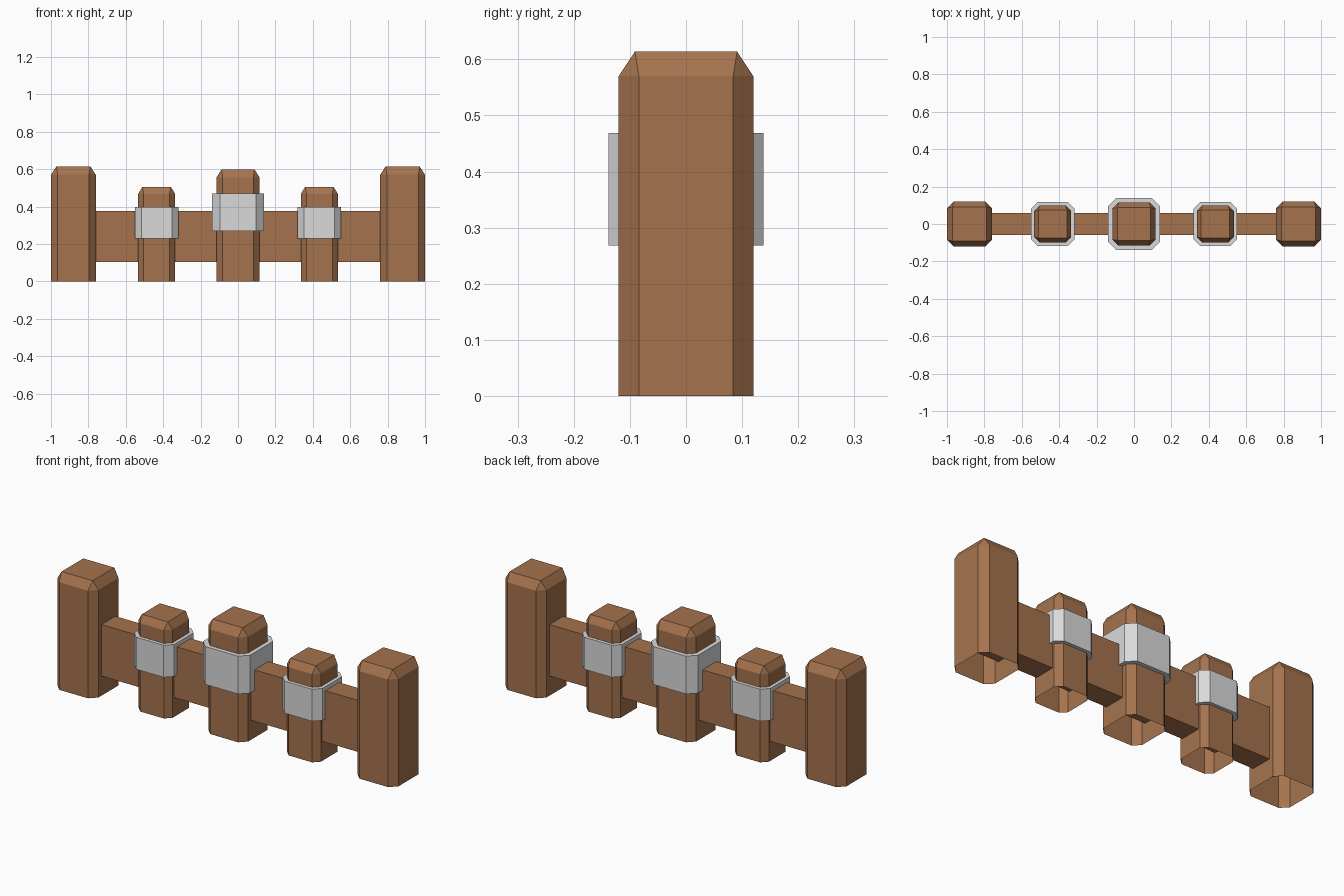
import bpy, bmesh

if "Cube" in bpy.data.objects:
    bpy.data.objects.remove(bpy.data.objects["Cube"])

def material(name, rgb):
    m = bpy.data.materials.new(name)
    m.diffuse_color = (*rgb, 1)
    m.use_nodes = True
    m.node_tree.nodes["Principled BSDF"].inputs["Base Color"].default_value = m.diffuse_color
    return m

wood = material("brown wood", (0.376, 0.171, 0.076))
metal = material("light grey metal", (0.70, 0.70, 0.70))

def finish(bm, name, mat):
    bmesh.ops.recalc_face_normals(bm, faces=bm.faces)
    me = bpy.data.meshes.new(name)
    bm.to_mesh(me)
    bm.free()
    me.materials.append(mat)
    ob = bpy.data.objects.new(name, me)
    bpy.context.collection.objects.link(ob)

def octagon(bm, x, h, c, z):
    # square of half size h with corners cut by c; two vertices per corner
    f = h - c
    pts = [(h, -f), (h, f), (f, h), (-f, h), (-h, f), (-h, -f), (-f, -h), (f, -h)]
    return [bm.verts.new((x + px, py, z)) for px, py in pts]

def bridge(bm, a, b):
    for i in range(8):
        j = (i + 1) % 8
        bm.faces.new((a[i], a[j], b[j], b[i]))

def post(name, x, h, c, shoulder, top, top_h):
    # open-bottomed eight-sided post tapering to a square top
    bm = bmesh.new()
    low, mid = octagon(bm, x, h, c, 0), octagon(bm, x, h, c, shoulder)
    bridge(bm, low, mid)
    t = [bm.verts.new((x + sx * top_h, sy * top_h, top))
         for sx, sy in ((1, 1), (-1, 1), (-1, -1), (1, -1))]
    for i in range(4):
        a, b = mid[2 * i + 1], mid[(2 * i + 2) % 8]
        bm.faces.new((a, b, t[i]))                            # corner triangle
        bm.faces.new((mid[2 * i], a, t[i], t[i - 1]))         # sloped side
    bm.faces.new(t)
    finish(bm, name, wood)

def band(name, x, h, c, inner, z0, z1):
    # metal ring around a post
    bm = bmesh.new()
    o0, o1 = octagon(bm, x, h, c, z0), octagon(bm, x, h, c, z1)
    i0, i1 = (octagon(bm, x, inner, c * 0.85, z) for z in (z0, z1))
    for a, b in ((o0, o1), (o1, i1), (i1, i0), (i0, o0)):
        bridge(bm, a, b)
    finish(bm, name, metal)

# posts and bands, mirrored left and right
for side, s in (("left", -1), ("right", 1)):
    post(side + "_end_post", s * 0.88, 0.12, 0.036, 0.57, 0.614, 0.091)
    post(side + "_short_post", s * 0.435, 0.099, 0.03, 0.468, 0.505, 0.076)
    band(side + "_short_band", s * 0.435, 0.117, 0.036, 0.097, 0.228, 0.398)
post("centre_post", 0, 0.116, 0.034, 0.555, 0.598, 0.088)
band("centre_band", 0, 0.138, 0.042, 0.114, 0.268, 0.469)

# cross beam running through all posts
bm = bmesh.new()
bmesh.ops.create_cube(bm, size=1)
for v in bm.verts:
    v.co = (v.co.x * 1.76, v.co.y * 0.116, v.co.z * 0.273 + 0.2405)
finish(bm, "cross_beam", wood)
